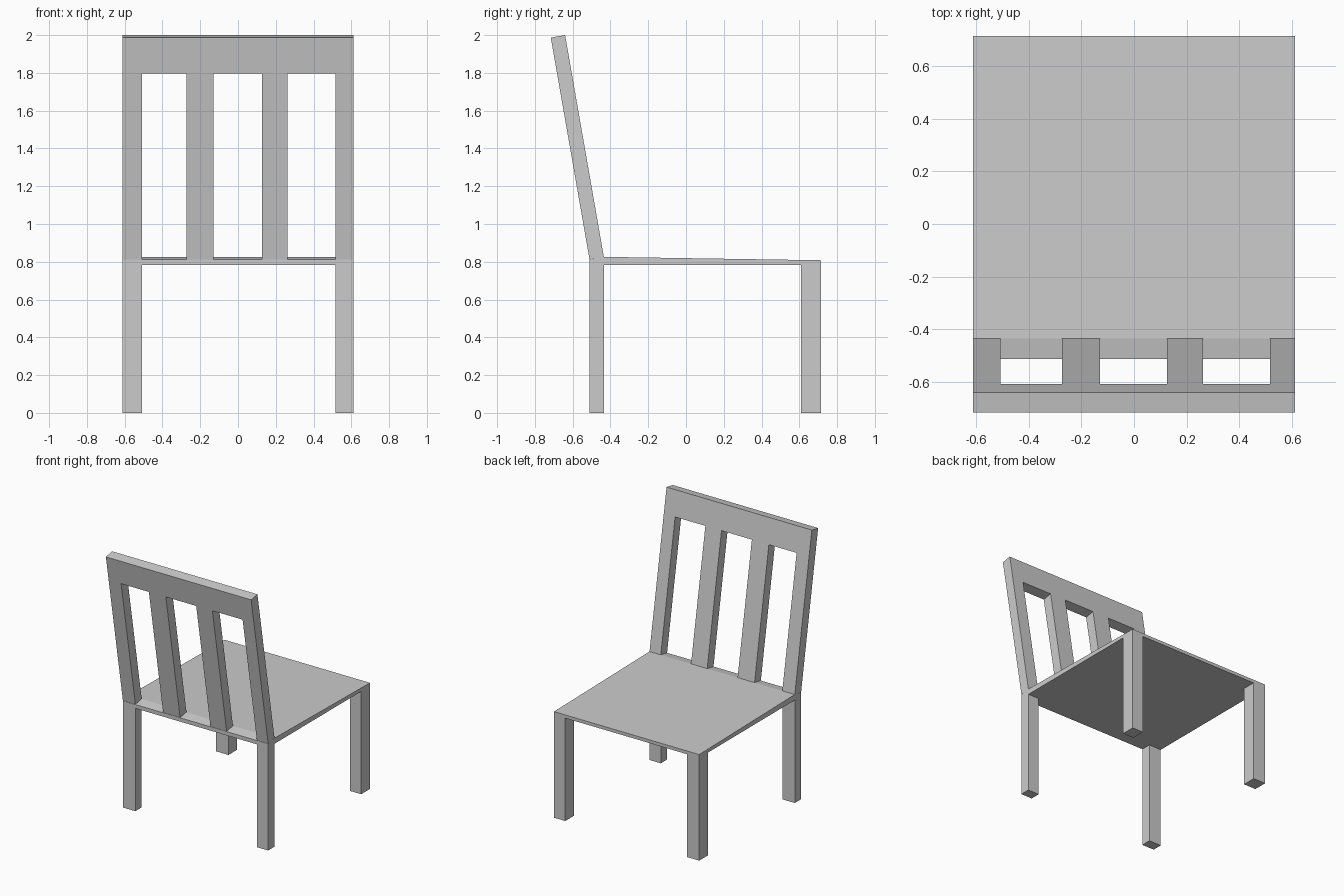
import bpy, bmesh

if "Cube" in bpy.data.objects:
    bpy.data.objects.remove(bpy.data.objects["Cube"])

LEFT, RIGHT = -0.612, 0.612
SEAT_BOTTOM = 0.783


def finish(name, bm):
    bmesh.ops.recalc_face_normals(bm, faces=bm.faces[:])
    mesh = bpy.data.meshes.new(name)
    bm.to_mesh(mesh)
    bm.free()
    obj = bpy.data.objects.new(name, mesh)
    bpy.context.collection.objects.link(obj)
    return obj


def prism(name, profile, x0, x1):
    """Extrude a (y, z) side profile from x0 to x1."""
    bm = bmesh.new()
    a = [bm.verts.new((x0, y, z)) for y, z in profile]
    b = [bm.verts.new((x1, y, z)) for y, z in profile]
    bm.faces.new(a)
    bm.faces.new(b[::-1])
    n = len(profile)
    for i in range(n):
        j = (i + 1) % n
        bm.faces.new((a[i], b[i], b[j], a[j]))
    return finish(name, bm)


# Seat: thin slab, slightly higher at the rear, with a sloped ledge under the back
prism("seat", [(-0.512, SEAT_BOTTOM), (0.715, SEAT_BOTTOM), (0.715, 0.808),
               (-0.435, 0.826), (-0.512, 0.812)], LEFT, RIGHT)

# Legs: deep pair at +y, slim pair under the backrest
for end, y0, y1 in (("front", 0.609, 0.715), ("rear", -0.512, -0.435)):
    for side, x0, x1 in (("left", LEFT, -0.507), ("right", 0.517, RIGHT)):
        prism(f"{end}_leg_{side}",
              [(y0, 0), (y1, 0), (y1, SEAT_BOTTOM), (y0, SEAT_BOTTOM)], x0, x1)

# Backrest: leaning sheet of posts, slats and top rail, thickened rearwards
xs = [LEFT, -0.507, -0.273, -0.13, 0.126, 0.262, 0.517, RIGHT]
rows = [(-0.435, 0.826), (-0.607, 1.811), (-0.640, 2.0)]
bm = bmesh.new()
grid = [[bm.verts.new((x, y, z)) for x in xs] for y, z in rows]
for r in range(2):
    for c in range(len(xs) - 1):
        if r == 0 and c % 2:
            continue  # opening between the slats
        bm.faces.new((grid[r][c], grid[r + 1][c], grid[r + 1][c + 1], grid[r][c + 1]))
bm.verts.ensure_lookup_table()
dy, dz = rows[0][0] - rows[2][0], rows[2][1] - rows[0][1]
for v in grid[1]:  # keep the sheet flat
    v.co.y = rows[0][0] - dy * (v.co.z - rows[0][1]) / dz
bm.normal_update()
if sum(f.normal.y for f in bm.faces) < 0:
    bmesh.ops.reverse_faces(bm, faces=bm.faces[:])

mesh = bpy.data.meshes.new("backrest")
bm.to_mesh(mesh)
bm.free()
backrest = bpy.data.objects.new("backrest", mesh)
bpy.context.collection.objects.link(backrest)
solid = backrest.modifiers.new("thickness", 'SOLIDIFY')
solid.thickness = 0.077
solid.offset = -1
